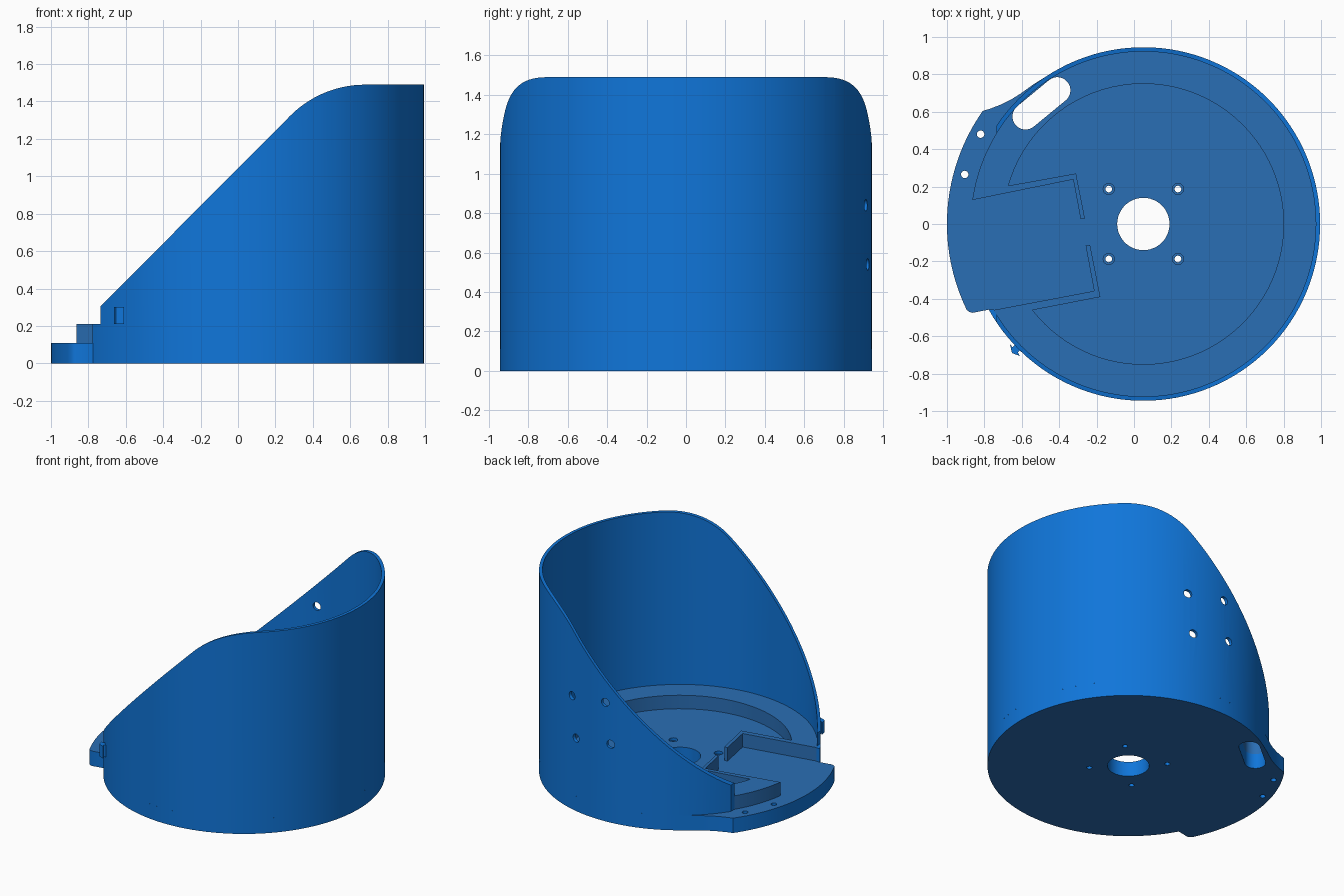
import bpy, bmesh, math
from mathutils import Matrix, Vector

if "Cube" in bpy.data.objects:
    bpy.data.objects.remove(bpy.data.objects["Cube"])

CX = 0.05            # axis of the round housing
R, RI = 0.945, 0.922 # outer and inner wall radius


def material(name, rgb):
    m = bpy.data.materials.new(name)
    m.diffuse_color = (*rgb, 1)
    m.use_nodes = True
    m.node_tree.nodes["Principled BSDF"].inputs["Base Color"].default_value = m.diffuse_color
    return m


BLUE = material("bright blue", (0.005, 0.18, 0.70))
SLATE = material("slate blue", (0.023, 0.156, 0.46))


def arc(r, a0, a1, n, cx=CX, cy=0.0):
    """Points on an arc, angles in degrees."""
    return [(cx + r * math.cos(math.radians(a0 + (a1 - a0) * i / n)),
             cy + r * math.sin(math.radians(a0 + (a1 - a0) * i / n))) for i in range(n + 1)]


def circle(r, n=32, cx=0.0, cy=0.0):
    return arc(r, 0, 360, n, cx, cy)[:-1]


def angle(p):
    return math.degrees(math.atan2(p[1], p[0] - CX))


def prism(name, pts, z0, z1, matrix=None):
    """Extrude a closed outline between two heights."""
    bm = bmesh.new()
    face = bm.faces.new([bm.verts.new((x, y, z0)) for x, y in pts])
    out = bmesh.ops.extrude_face_region(bm, geom=[face])
    verts = [v for v in out["geom"] if isinstance(v, bmesh.types.BMVert)]
    bmesh.ops.translate(bm, verts=verts, vec=(0, 0, z1 - z0))
    bmesh.ops.recalc_face_normals(bm, faces=bm.faces)
    if matrix:
        bm.transform(matrix)
    me = bpy.data.meshes.new(name)
    bm.to_mesh(me)
    bm.free()
    ob = bpy.data.objects.new(name, me)
    bpy.context.collection.objects.link(ob)
    return ob


def cut(ob, *cutters):
    """Subtract each cutter and remove it."""
    for c in cutters:
        mod = ob.modifiers.new("cut", "BOOLEAN")
        mod.operation, mod.solver, mod.object = "DIFFERENCE", "EXACT", c
        bpy.context.view_layer.objects.active = ob
        bpy.ops.object.modifier_apply(modifier=mod.name)
        bpy.data.objects.remove(c)


def finish(ob, is_slate, open_below=None):
    """Colour faces by rule, drop hidden undersides, shade smooth."""
    me = ob.data
    me.materials.clear()
    me.materials.append(BLUE)
    me.materials.append(SLATE)
    for p in me.polygons:
        p.material_index = 1 if is_slate(p) else 0
    if open_below is not None:
        bm = bmesh.new()
        bm.from_mesh(me)
        hidden = [f for f in bm.faces if f.normal.z < -0.9
                  and abs(f.calc_center_median().z - open_below) < 0.002]
        bmesh.ops.delete(bm, geom=hidden, context="FACES")
        bm.to_mesh(me)
        bm.free()
    bpy.ops.object.select_all(action="DESELECT")
    ob.select_set(True)
    bpy.context.view_layer.objects.active = ob
    bpy.ops.object.shade_smooth_by_angle(angle=math.radians(30))


def slot():
    a, b = (-0.58, 0.575), (-0.41, 0.715)
    d = math.degrees(math.atan2(b[1] - a[1], b[0] - a[0]))
    pts = arc(0.07, d + 90, d + 270, 16, *a) + arc(0.07, d - 90, d + 90, 16, *b)
    return prism("slot_cutter", pts, -0.1, 0.5)


# Base plate with the widened flange on the left
start, end = (-0.78, -0.46), (-0.476, 0.788)
outline = arc(R, angle(start), angle(end), 96)
outline += [(-0.54, 0.745), (-0.61, 0.695), (-0.66, 0.664), (-0.716, 0.637), (-0.765, 0.618)]
outline += arc(1.05, angle((-0.81, 0.605)), 360 + angle((-0.885, -0.455)), 32)
outline += [(-0.88, -0.47), (-0.865, -0.475)]
base = prism("base_plate", outline, 0, 0.11)
cut(base, slot(), prism("bore", circle(0.14, 48, CX), -0.1, 0.3))
for sx in (-1, 1):
    for sy in (-1, 1):
        x, y = CX + 0.185 * sx, 0.187 * sy
        cut(base, prism("screw_hole", circle(0.018, 16, x, y), -0.1, 0.3),
            prism("counterbore", circle(0.03, 20, x, y), 0.09, 0.3))
for x, y in ((-0.82, 0.48), (-0.905, 0.265)):
    cut(base, prism("flange_hole", circle(0.02, 16, x, y), -0.1, 0.3))
finish(base, lambda p: abs(p.normal.z) > 0.9)

# Raised floor ring with round recess, side channel and a gap in the channel wall
ring = prism("floor_ring", arc(RI + 0.001, 0, 360, 128)[:-1], 0.11, 0.21)
p0, p1 = (-0.67, 0.205), (-0.54, -0.46)
recess = arc(0.75, angle(p1), angle(p0), 80) + [p0, (-0.31, 0.27), (-0.18, -0.39), p1]
channel = [(-1.2, 0.06), (-0.325, 0.238), (-0.213, -0.358), (-1.2, -0.545)]
gap = [(-0.4, 0.01), (-0.2, 0.04), (-0.15, -0.1), (-0.35, -0.13)]
cut(ring, prism("recess_cutter", recess, 0.05, 0.3),
    prism("channel_cutter", channel, 0.05, 0.3),
    prism("gap_cutter", gap, 0.05, 0.3), slot())
finish(ring, lambda p: True, 0.11)

# Thin round wall with its sloping top
wall = prism("outer_wall", arc(R, 0, 360, 128)[:-1], 0.11, 1.49)
cut(wall, prism("inside_cutter", arc(RI, 0, 360, 128)[:-1], 0, 2))
profile = [(-2, 0.21), (-0.735, 0.21), (-0.735, 0.305)]
profile += arc(0.566, 135, 90, 14, 0.68, 0.924) + [(0.68, 3), (-2, 3)]
cut(wall, prism("slope_cutter", profile, -2, 2, Matrix.Rotation(math.pi / 2, 4, "X")),
    prism("flange_clearance", [(-2, -0.456), (-0.735, -0.456), (-0.735, 2), (-2, 2)], 0, 0.5))

# Four mounting holes through the back of the wall
for az, z in ((75, 0.84), (77.5, 0.54), (93, 0.88), (95.5, 0.58)):
    a = math.radians(az)
    out = Vector((math.cos(a), math.sin(a), 0))
    m = Matrix.Translation((CX, 0, z)) @ out.to_track_quat("Z", "Y").to_matrix().to_4x4()
    cut(wall, prism("mount_hole", circle(0.03, 20), 0.8, 1.1, m))
finish(wall, lambda p: False, 0.11)

# Small catch on the outside of the wall
m = Matrix.Translation((CX, 0, 0)) @ Matrix.Rotation(math.radians(224.5), 4, "Z")
catch = prism("side_catch", [(0.93, -0.02), (0.96, -0.02), (0.96, -0.04), (0.985, 0.0),
                             (0.965, 0.04), (0.96, 0.02), (0.93, 0.02)], 0.21, 0.3, m)
finish(catch, lambda p: False)
